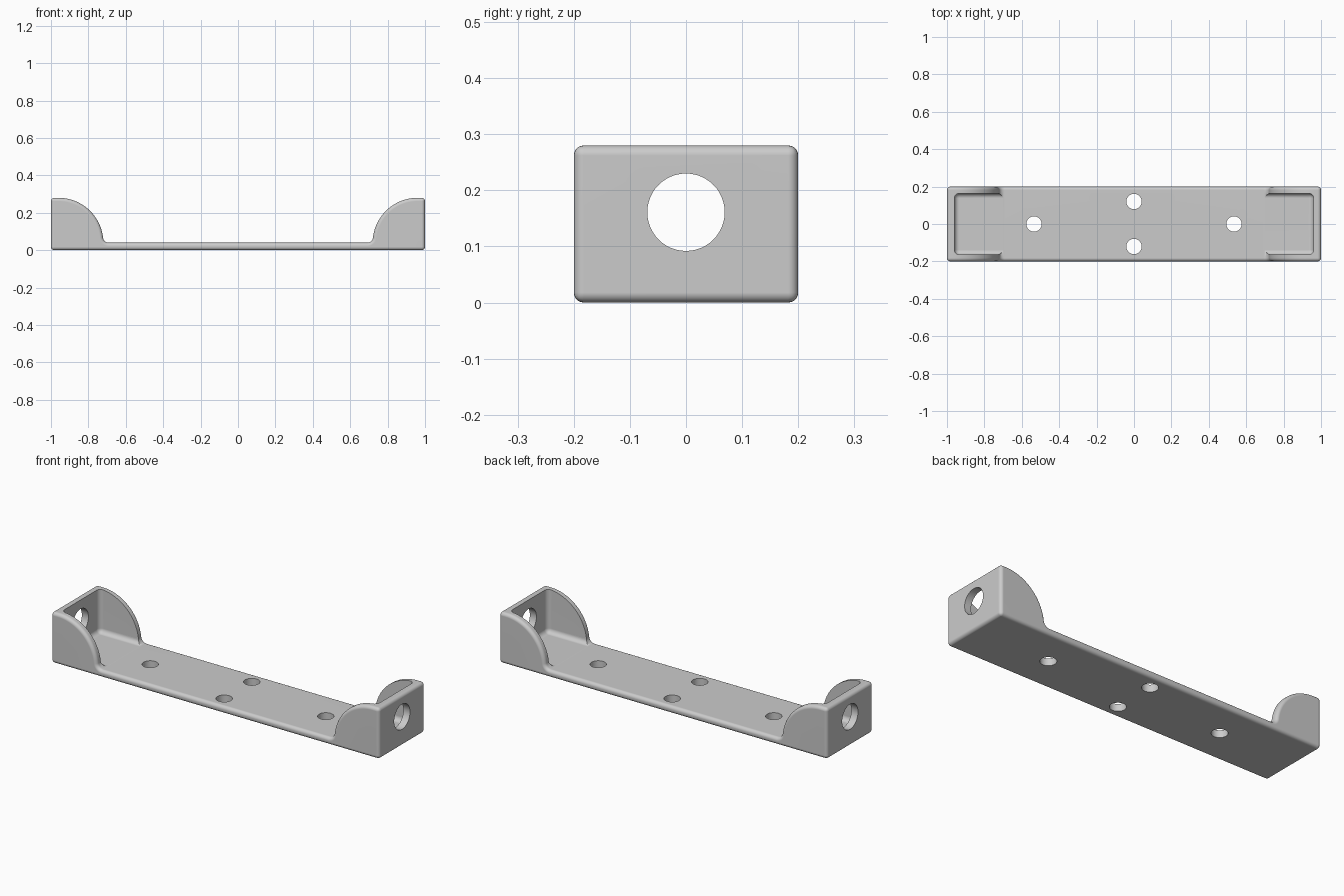
import bpy, bmesh, math
from mathutils import Matrix, Vector

cube = bpy.data.objects.get("Cube")
if cube:
    bpy.data.objects.remove(cube, do_unlink=True)

LENGTH, WIDTH, HEIGHT = 2.0, 0.4, 0.28
WALL, FLOOR, ROUND, FILLET = 0.04, 0.04, 0.018, 0.03

grey = bpy.data.materials.new("light_grey")
grey.use_nodes = True
colour = (0.6, 0.6, 0.6, 1)
grey.diffuse_color = colour
grey.node_tree.nodes["Principled BSDF"].inputs["Base Color"].default_value = colour


def make_object(name, bm):
    mesh = bpy.data.meshes.new(name)
    bmesh.ops.recalc_face_normals(bm, faces=bm.faces)
    bm.to_mesh(mesh)
    bm.free()
    mesh.materials.append(grey)
    obj = bpy.data.objects.new(name, mesh)
    bpy.context.collection.objects.link(obj)
    return obj


def arc(cx, cz, r, start, end, steps):
    return [(cx + r * math.cos(start + (end - start) * i / steps),
             cz + r * math.sin(start + (end - start) * i / steps))
            for i in range(steps + 1)]


# Side profile: thin base with a quarter-round cheek at each end
radius = HEIGHT - FLOOR
cx = LENGTH / 2 - WALL
slope = math.asin(FILLET / (radius + FILLET))
fx = cx - (radius + FILLET) * math.cos(slope)
half = arc(fx, FLOOR + FILLET, FILLET, -math.pi / 2, -slope, 8)
half += arc(cx, FLOOR, radius, math.pi - slope, math.pi / 2, 28)[1:]
half += [(LENGTH / 2, HEIGHT), (LENGTH / 2, 0)]
profile = half + [(-x, z) for x, z in reversed(half)]

bm = bmesh.new()
face = bm.faces.new([bm.verts.new((x, -WIDTH / 2, z)) for x, z in profile])
ext = bmesh.ops.extrude_face_region(bm, geom=[face])
bmesh.ops.translate(bm, vec=(0, WIDTH, 0),
                    verts=[v for v in ext["geom"] if isinstance(v, bmesh.types.BMVert)])
bmesh.ops.recalc_face_normals(bm, faces=bm.faces)
# Round the outer rims and the end corners
outer = [e for e in bm.edges if e.calc_face_angle(0) > math.radians(60)]
bmesh.ops.bevel(bm, geom=outer, offset=ROUND, segments=5, profile=0.5,
                affect='EDGES', clamp_overlap=False)
bracket = make_object("bracket", bm)

# Inner pocket with filleted floor and corners
bm = bmesh.new()
bmesh.ops.create_cube(bm, size=1)
low, high = FLOOR + 0.0008, 0.5
bmesh.ops.scale(bm, vec=(LENGTH - 2 * WALL, WIDTH - 2 * WALL + 0.008, high - low), verts=bm.verts)
bmesh.ops.translate(bm, vec=(0, 0, (low + high) / 2), verts=bm.verts)
inner = [e for e in bm.edges if min(v.co.z for v in e.verts) < low + 0.01]
bmesh.ops.bevel(bm, geom=inner, offset=0.026, segments=6, profile=0.5, affect='EDGES')
cutters = [make_object("pocket_cutter", bm)]


def hole(name, centre, r, depth, axis):
    b = bmesh.new()
    turn = Vector((0, 0, 1)).rotation_difference(Vector(axis)).to_matrix().to_4x4()
    bmesh.ops.create_cone(b, cap_ends=True, segments=48, radius1=r, radius2=r,
                          depth=depth, matrix=Matrix.Translation(centre) @ turn)
    cutters.append(make_object(name, b))


# Four screw holes in the base and one bore through both ends
for s in (-1, 1):
    hole("screw_hole_cutter", (s * 0.535, 0, 0), 0.041, 0.3, (0, 0, 1))
    hole("screw_hole_cutter", (0, s * 0.12, 0), 0.041, 0.3, (0, 0, 1))
hole("end_bore_cutter", (0, 0, 0.161), 0.069, 2.4, (1, 0, 0))

bpy.ops.object.select_all(action='DESELECT')
bpy.context.view_layer.objects.active = bracket
bracket.select_set(True)
for c in cutters:
    c.hide_render = True
    mod = bracket.modifiers.new("cut", 'BOOLEAN')
    mod.operation = 'DIFFERENCE'
    mod.solver = 'EXACT'
    mod.object = c
    bpy.ops.object.modifier_apply(modifier=mod.name)
for c in cutters:
    bpy.data.objects.remove(c, do_unlink=True)

# Smooth rounds, crisp hole rims
bpy.ops.object.shade_smooth_by_angle(angle=math.radians(35))
weighted = bracket.modifiers.new("clean_shading", 'WEIGHTED_NORMAL')
weighted.keep_sharp = True
